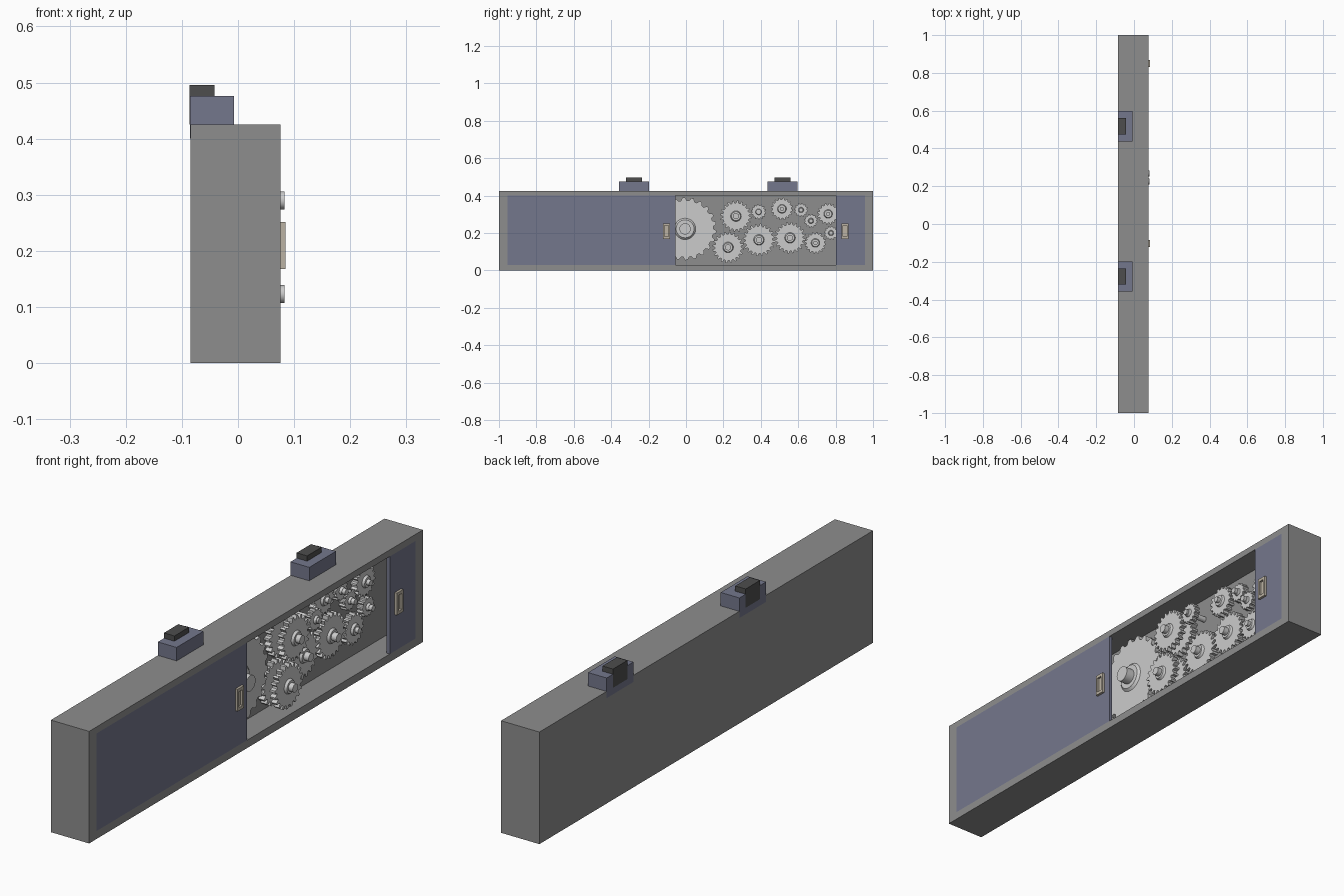
import bpy, bmesh
from math import cos, sin, pi, radians

if "Cube" in bpy.data.objects:
    bpy.data.objects.remove(bpy.data.objects["Cube"])


def material(name, r, g, b):
    m = bpy.data.materials.new(name)
    m.diffuse_color = (r, g, b, 1)
    m.use_nodes = True
    m.node_tree.nodes["Principled BSDF"].inputs["Base Color"].default_value = m.diffuse_color
    return m


CASE = material("case_grey", 0.27, 0.27, 0.27)
BLUE = material("slate_blue", 0.175, 0.185, 0.265)
DARK = material("dark_grey", 0.075, 0.075, 0.075)
BEIGE = material("beige", 0.5, 0.45, 0.37)
STEEL = material("gear_grey", 0.54, 0.54, 0.54)


def finish(bm, name, mat=None):
    bmesh.ops.recalc_face_normals(bm, faces=bm.faces)
    me = bpy.data.meshes.new(name)
    bm.to_mesh(me)
    bm.free()
    ob = bpy.data.objects.new(name, me)
    bpy.context.collection.objects.link(ob)
    if mat:
        me.materials.append(mat)
    return ob


def box(name, x, y, z, mat=None, pocket=None):
    """Box from ranges; pocket = (floor x, y range, z range) recesses the +x face."""
    bm = bmesh.new()
    bmesh.ops.create_cube(bm, size=1)
    for v in bm.verts:
        v.co = [r[0] if c < 0 else r[1] for c, r in zip(v.co, (x, y, z))]
    if pocket:
        floor, py, pz = pocket
        cy, cz = sum(y) / 2, sum(z) / 2
        face = max(bm.faces, key=lambda f: f.calc_center_median().x)
        for px in (x[1], floor):
            bmesh.ops.inset_region(bm, faces=[face], thickness=0.001)
            for v in face.verts:
                v.co = (px, py[v.co.y > cy], pz[v.co.z > cz])
    return finish(bm, name, mat)


def loft(bm, outline0, x0, outline1, x1):
    """Closed solid between two (y, z) outlines along x."""
    a = [bm.verts.new((x0, y, z)) for y, z in outline0]
    b = [bm.verts.new((x1, y, z)) for y, z in outline1]
    bm.faces.new(a)
    bm.faces.new(b)
    n = len(a)
    for i in range(n):
        j = (i + 1) % n
        bm.faces.new((a[i], a[j], b[j], b[i]))


def circle(y, z, r, n=28):
    return [(y + r * cos(2 * pi * i / n), z + r * sin(2 * pi * i / n)) for i in range(n)]


def teeth_outline(y, z, r, n):
    depth = min(0.016, r * 0.16)
    pts = []
    for i in range(n):
        for t, rad in ((0, r - depth), (0.3, r - depth), (0.5, r), (0.8, r)):
            a = 2 * pi * (i + t) / n
            pts.append((y + rad * cos(a), z + rad * sin(a)))
    return pts


def gear(name, y, z, r, n, layers, hub, shaft, end):
    """Toothed wheels at the given x ranges on a shaft with a tapered hub."""
    bm = bmesh.new()
    for x0, x1 in layers:
        outline = teeth_outline(y, z, r, n)
        loft(bm, outline, x0, outline, x1)
    top = layers[-1][1]
    loft(bm, circle(y, z, hub), top - 0.003, circle(y, z, hub * 0.8), top + 0.009)
    rod = circle(y, z, shaft)
    loft(bm, rod, WALL - 0.005, rod, end)
    ob = finish(bm, name, STEEL)
    bpy.context.view_layer.objects.active = ob
    ob.select_set(True)
    bpy.ops.object.shade_smooth_by_angle(angle=radians(22))
    ob.select_set(False)


# Case with a long recess on the +x side
WALL = -0.022
box("case", (-0.085, 0.0755), (-1, 1), (0, 0.425), CASE,
    (WALL, (-0.955, 0.957), (0.03, 0.4)))

# Sliding doors and their recessed pulls
for side, y, hy in (("left", (-0.955, -0.055), -0.104), ("right", (0.802, 0.957), 0.85)):
    box(side + "_door", (0.062, 0.0755), y, (0.03, 0.4), BLUE)
    box(side + "_door_pull", (0.07, 0.085), (hy - 0.019, hy + 0.019), (0.168, 0.252), BEIGE,
        (0.0765, (hy - 0.011, hy + 0.011), (0.18, 0.24)))

# Clips on the top: block, back plate and dark latch
for i, c in enumerate((-0.278, 0.517)):
    y = (c - 0.08, c + 0.08)
    box(f"clip_block_{i}", (-0.085, -0.007), y, (0.42, 0.476), BLUE)
    box(f"clip_plate_{i}", (-0.0855, -0.084), y, (0.4, 0.476), BLUE)
    box(f"clip_latch_{i}", (-0.086, -0.042), (c - 0.043, c + 0.043), (0.425, 0.496), DARK)

# Gear train: large drive wheel, two stacked pairs, then single wheels
LOW, HIGH = (-0.02, 0.004), (0.034, 0.056)
gear("drive_gear", -0.005, 0.222, 0.168, 22, [(-0.02, 0.012)], 0.06, 0.03, 0.056)
gear("upper_stacked_gear", 0.267, 0.29, 0.084, 20, [LOW, HIGH], 0.03, 0.016, 0.083)
gear("lower_stacked_gear", 0.225, 0.123, 0.084, 20, [LOW, HIGH], 0.03, 0.016, 0.083)
gear("raised_gear", 0.388, 0.313, 0.041, 14, [HIGH], 0.017, 0.011, 0.072)
SINGLES = [(0.39, 0.163, 0.087, 20), (0.513, 0.329, 0.06, 16),
           (0.615, 0.323, 0.037, 12), (0.668, 0.265, 0.037, 12), (0.76, 0.302, 0.058, 16),
           (0.775, 0.2, 0.037, 12), (0.692, 0.147, 0.058, 16), (0.556, 0.174, 0.084, 20)]
for i, (y, z, r, n) in enumerate(SINGLES):
    big = r > 0.07
    gear(f"gear_{i}", y, z, r, n, [LOW], 0.03 if big else r * 0.42,
         0.016 if big else 0.011, 0.034 if big else 0.026)
